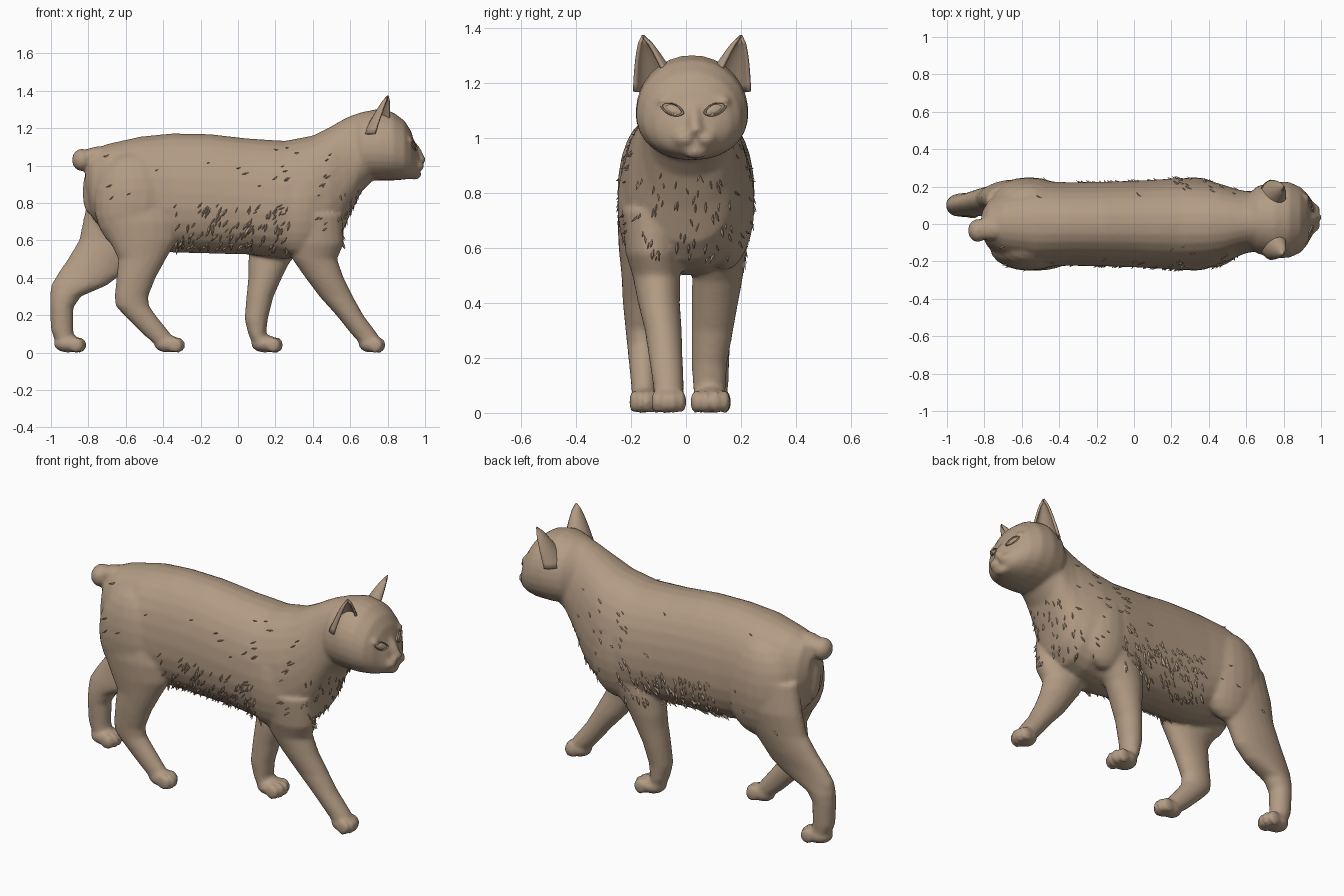
import bpy, bmesh, math, random
from mathutils import Vector, Matrix

random.seed(4)
fur = bpy.data.materials.new("tan_fur")
fur.diffuse_color = (0.45, 0.33, 0.23, 1)
HY = 0.022  # sideways centre of the head


def add_object(name, bm):
    bmesh.ops.recalc_face_normals(bm, faces=bm.faces)
    me = bpy.data.meshes.new(name)
    bm.to_mesh(me)
    bm.free()
    me.materials.append(fur)
    ob = bpy.data.objects.new(name, me)
    bpy.context.collection.objects.link(ob)
    return ob


def smooth(ob):
    for p in ob.data.polygons:
        p.use_smooth = True


def loft(bm, rings):
    loops = [[bm.verts.new(p) for p in r] for r in rings]
    n = len(loops[0])
    for a, b in zip(loops, loops[1:]):
        for i in range(n):
            bm.faces.new((a[i], a[(i + 1) % n], b[(i + 1) % n], b[i]))
    bm.faces.new(loops[0])
    bm.faces.new(loops[-1])


def spow(v, e):
    return math.copysign(abs(v) ** e, v)


def trunk(bm, stations, taper=0.0, e=0.9, n=28):
    # upright rings along x: (x, z bottom, z top, half width, y centre)
    rings = []
    for x, zb, zt, w, yc in stations:
        ring = []
        for i in range(n):
            a = 2 * math.pi * i / n
            s = spow(math.sin(a), e)
            ring.append((x, yc + w * spow(math.cos(a), e) * (1 - taper * s),
                         (zb + zt) / 2 + (zt - zb) / 2 * s))
        rings.append(ring)
    loft(bm, rings)


def limb(bm, stations, n=20):
    # level rings up z: (z, x min, x max, y min, y max)
    loft(bm, [[((x0 + x1) / 2 + (x1 - x0) / 2 * math.cos(2 * math.pi * i / n),
                (y0 + y1) / 2 + (y1 - y0) / 2 * math.sin(2 * math.pi * i / n), z)
               for i in range(n)] for z, x0, x1, y0, y1 in stations])


def blob(bm, c, r, tilt=0.0, turn=0.0):
    m = (Matrix.Translation(c) @ Matrix.Rotation(turn, 4, 'Z') @ Matrix.Rotation(tilt, 4, 'Y')
         @ Matrix.Diagonal((*r, 1)))
    bmesh.ops.create_uvsphere(bm, u_segments=20, v_segments=12, radius=1, matrix=m)


def paw(bm, x0, x1, y0, y1):
    yc, w = (y0 + y1) / 2, y1 - y0
    blob(bm, ((x0 + x1) / 2 - 0.01, yc, 0.047), ((x1 - x0) / 2 - 0.01, w * 0.47, 0.047))
    for k in range(4):  # toes
        t = (k - 1.5) / 1.5
        blob(bm, (x1 - 0.035 - 0.016 * t * t, yc + t * w * 0.35, 0.04),
             (0.04, w * 0.145, 0.042))


bm = bmesh.new()
# torso and neck
trunk(bm, [(-0.815, 0.86, 1.02, 0.06, 0), (-0.78, 0.72, 1.08, 0.125, 0), (-0.70, 0.63, 1.115, 0.185, 0),
           (-0.52, 0.57, 1.155, 0.23, 0), (-0.35, 0.535, 1.172, 0.222, 0), (-0.15, 0.53, 1.168, 0.225, 0),
           (0.05, 0.525, 1.145, 0.232, 0), (0.25, 0.50, 1.132, 0.245, 0), (0.40, 0.52, 1.16, 0.232, 0),
           (0.49, 0.55, 1.205, 0.205, 0.0), (0.55, 0.62, 1.24, 0.18, 0.005), (0.60, 0.74, 1.265, 0.165, 0.01),
           (0.66, 0.86, 1.285, 0.16, 0.015), (0.74, 0.94, 1.29, 0.15, HY)], taper=0.1)
# head
trunk(bm, [(0.58, 0.98, 1.24, 0.12, 0.015), (0.66, 0.925, 1.285, 0.18, HY), (0.75, 0.92, 1.303, 0.205, HY),
           (0.83, 0.92, 1.285, 0.202, HY), (0.89, 0.925, 1.24, 0.175, HY), (0.925, 0.93, 1.185, 0.138, 0.026),
           (0.945, 0.935, 1.12, 0.105, 0.03), (0.965, 0.945, 1.07, 0.075, 0.033)], taper=0.08, e=0.95)
blob(bm, (0.948, 0.031, 1.085), (0.075, 0.026, 0.026), tilt=0.95)     # nose bridge
blob(bm, (0.98, 0.035, 1.032), (0.024, 0.028, 0.02))                  # nose
blob(bm, (0.945, 0.033, 0.952), (0.035, 0.045, 0.028))                # chin
for s in (-1, 1):
    blob(bm, (0.955, 0.033 + s * 0.038, 0.998), (0.04, 0.042, 0.033))   # muzzle
    blob(bm, (0.90, 0.028 + s * 0.085, 1.135), (0.03, 0.055, 0.022), turn=-s * 0.5)  # brow
    blob(bm, (0.32, s * 0.14, 0.76), (0.17, 0.11, 0.24))               # shoulder
    blob(bm, (-0.56, s * 0.13, 0.80), (0.21, 0.12, 0.27))              # haunch
# forward front leg
limb(bm, [(0.74, 0.24, 0.56, -0.235, -0.03), (0.58, 0.27, 0.565, -0.22, -0.02), (0.5, 0.29, 0.53, -0.195, -0.02),
          (0.4, 0.36, 0.565, -0.175, -0.022), (0.3, 0.435, 0.615, -0.15, -0.015), (0.2, 0.525, 0.67, -0.135, -0.012),
          (0.1, 0.605, 0.745, -0.12, -0.008), (0.04, 0.66, 0.775, -0.115, -0.01)])
paw(bm, 0.645, 0.787, -0.127, 0.002)
# rearward front leg
limb(bm, [(0.72, 0.12, 0.48, 0.03, 0.235), (0.58, 0.06, 0.36, 0.025, 0.22), (0.48, 0.055, 0.275, 0.022, 0.205),
          (0.4, 0.055, 0.235, 0.02, 0.19), (0.3, 0.045, 0.19, 0.02, 0.172), (0.18, 0.035, 0.16, 0.02, 0.15),
          (0.1, 0.055, 0.15, 0.025, 0.145), (0.04, 0.08, 0.17, 0.03, 0.14)])
paw(bm, 0.07, 0.24, 0.015, 0.162)
# forward hind leg
limb(bm, [(0.85, -0.77, -0.34, -0.23, -0.03), (0.7, -0.735, -0.31, -0.25, -0.05), (0.6, -0.69, -0.325, -0.245, -0.07),
          (0.5, -0.64, -0.385, -0.235, -0.085), (0.4, -0.65, -0.44, -0.23, -0.095), (0.3, -0.66, -0.48, -0.22, -0.1),
          (0.25, -0.655, -0.475, -0.215, -0.1), (0.2, -0.61, -0.44, -0.21, -0.1), (0.1, -0.51, -0.36, -0.2, -0.105),
          (0.04, -0.44, -0.33, -0.195, -0.11)])
paw(bm, -0.45, -0.285, -0.207, -0.098)
# rearward hind leg
limb(bm, [(0.88, -0.79, -0.36, 0.03, 0.23), (0.72, -0.825, -0.42, 0.05, 0.24), (0.6, -0.85, -0.50, 0.055, 0.22),
          (0.5, -0.91, -0.57, 0.05, 0.2), (0.42, -0.965, -0.62, 0.045, 0.18), (0.36, -1.0, -0.70, 0.04, 0.17),
          (0.3, -1.005, -0.84, 0.04, 0.165), (0.24, -1.005, -0.88, 0.04, 0.16), (0.12, -1.0, -0.88, 0.045, 0.155),
          (0.04, -0.97, -0.87, 0.05, 0.15)])
paw(bm, -0.985, -0.812, 0.03, 0.165)
# bobbed tail
blob(bm, (-0.77, -0.025, 1.055), (0.10, 0.06, 0.043), tilt=-0.25)
blob(bm, (-0.835, -0.035, 1.03), (0.053, 0.062, 0.06))
blob(bm, (-0.795, -0.01, 0.86), (0.035, 0.045, 0.12))
body = add_object("body_draft", bm)
rm = body.modifiers.new("merge", 'REMESH')
rm.mode, rm.voxel_size = 'VOXEL', 0.011
sm = body.modifiers.new("soften", 'SMOOTH')
sm.factor, sm.iterations = 0.5, 5
dg = bpy.context.evaluated_depsgraph_get()
me = bpy.data.meshes.new_from_object(body.evaluated_get(dg))
bpy.data.objects.remove(body)
cat = bpy.data.objects.new("cat_body", me)
bpy.context.collection.objects.link(cat)
if not me.materials:
    me.materials.append(fur)
smooth(cat)
bpy.context.view_layer.update()

# cupped ears
for s, side in ((-1, "right"), (1, "left")):
    bm = bmesh.new()
    base, tip = Vector((0.745, HY + s * 0.122, 1.17)), Vector((0.802, HY + s * 0.178, 1.375))
    facing = math.atan2(s * 0.55, 0.83)
    rows = []
    for k in range(8):
        t = k / 7
        c, r = base.lerp(tip, t), 0.09 * (1 - t) ** 0.72 + 0.005
        rows.append([bm.verts.new(c + Vector((math.cos(a) * r * 0.8, math.sin(a) * r, 0)))
                     for a in (facing + math.pi + math.radians(d) for d in range(-112, 113, 16))])
    for a, b in zip(rows, rows[1:]):
        for i in range(len(a) - 1):
            bm.faces.new((a[i], a[i + 1], b[i + 1], b[i]))
    ear = add_object(side + "_ear", bm)
    ear.modifiers.new("thickness", 'SOLIDIFY').thickness = 0.012
    smooth(ear)

# almond eyes with raised lids, laid on the face
for s, side in ((-1, "right"), (1, "left")):
    bm = bmesh.new()
    hit, p, nrm, _ = cat.ray_cast((2, 0.028 + s * 0.078, 1.105), (-1, 0, 0))
    u = Vector((0, 0, 1)).cross(nrm).normalized()
    v = nrm.cross(u)
    rings = []
    for f, h in ((1.2, -0.008), (1.1, 0.006), (0.95, 0.006), (0.85, -0.001), (0.45, 0.005), (0.05, 0.006)):
        ring = []
        for i in range(20):
            a = 2 * math.pi * i / 20
            cx, cy = 0.04 * math.cos(a), 0.022 * spow(math.sin(a), 1.4)
            ring.append(p + (u * cx + v * (cy + s * cx * 0.3)) * f + nrm * h)
        rings.append(ring)
    loft(bm, rings)
    add_object(side + "_eye", bm)

# fur tufts as flat slivers on flanks, shoulders and chest
bm = bmesh.new()


def tuft(origin, aim, flow, length):
    hit, p, n, _ = cat.ray_cast(origin, aim)
    if not hit:
        return
    d = (flow - n * flow.dot(n)).normalized()
    w = n.cross(d) * length * 0.11
    q = [bm.verts.new(c) for c in (p - n * 0.004, p + d * length * 0.6 + w - n * 0.003,
                                   p + d * length * 0.6 - w - n * 0.003,
                                   p + d * length + n * 0.010)]
    for f in ((0, 1, 3), (0, 3, 2), (1, 2, 3), (0, 2, 1)):
        bm.faces.new([q[i] for i in f])


R = random.uniform
for s in (-1, 1):
    for _ in range(110):  # lower flank
        tuft((R(-0.33, 0.28), s, 0.57 + 0.25 * R(0, 1) ** 1.4), (0, -s, 0),
             Vector((R(-0.9, -0.1), 0, -1)), R(0.04, 0.08))
    for _ in range(45):  # shoulder, neck and haunch
        tuft((random.choice((R(0.2, 0.66), R(-0.7, 0.6))), s, R(0.6, 1.1)), (0, -s, 0),
             Vector((-1, 0, R(-1, -0.2))), R(0.03, 0.06))
for _ in range(50):  # chest
    tuft((2, R(-0.18, 0.18), R(0.58, 0.9)), (-1, 0, 0), Vector((0, R(-0.4, 0.4), -1)), R(0.03, 0.06))
add_object("fur_tufts", bm)
